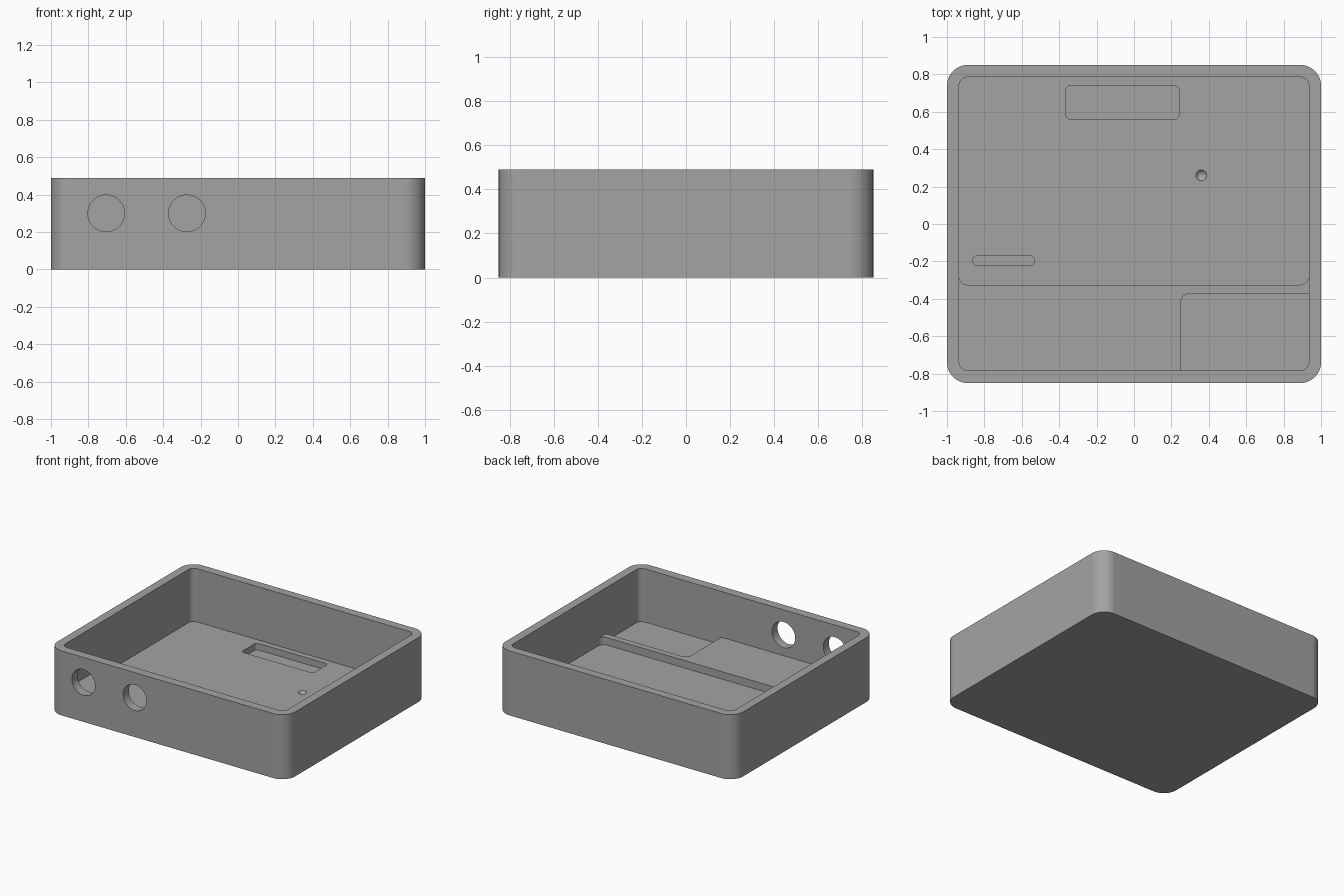
import bpy, bmesh, math

if "Cube" in bpy.data.objects:
    bpy.data.objects.remove(bpy.data.objects["Cube"])

grey = bpy.data.materials.new("mid_grey")
grey.diffuse_color = (0.37, 0.37, 0.37, 1)
grey.use_nodes = True
grey.node_tree.nodes["Principled BSDF"].inputs["Base Color"].default_value = grey.diffuse_color


def finish(name, bm):
    bmesh.ops.recalc_face_normals(bm, faces=bm.faces)
    mesh = bpy.data.meshes.new(name)
    bm.to_mesh(mesh)
    bm.free()
    mesh.materials.append(grey)
    ob = bpy.data.objects.new(name, mesh)
    bpy.context.collection.objects.link(ob)
    return ob


def rounded_prism(name, x0, x1, y0, y1, z0, z1, radii, seg=10):
    """Upright prism; radii run front-left, front-right, back-right, back-left."""
    corners = [(x0, y0, 1, 1), (x1, y0, -1, 1), (x1, y1, -1, -1), (x0, y1, 1, -1)]
    bm = bmesh.new()
    verts = []
    for i, ((cx, cy, sx, sy), r) in enumerate(zip(corners, radii)):
        for k in range(seg + 1 if r else 1):
            a = math.pi + (i + k / seg) * math.pi / 2
            verts.append(bm.verts.new((cx + sx * r + r * math.cos(a),
                                       cy + sy * r + r * math.sin(a), z0)))
    base = bm.faces.new(verts)
    top = bmesh.ops.extrude_face_region(bm, geom=[base])["geom"]
    bmesh.ops.translate(bm, vec=(0, 0, z1 - z0),
                        verts=[v for v in top if isinstance(v, bmesh.types.BMVert)])
    return finish(name, bm)


def cone(name, r1, r2, depth, loc, tilt=0.0):
    bm = bmesh.new()
    bmesh.ops.create_cone(bm, cap_ends=True, segments=48, radius1=r1, radius2=r2, depth=depth)
    ob = finish(name, bm)
    ob.location = loc
    ob.rotation_euler.x = tilt
    return ob


# Outer block
case = rounded_prism("case_tray", -1, 1, -0.85, 0.85, 0, 0.49, [0.11] * 4, 14)

FLOOR, STEP = 0.085, 0.142
X0, X1, Y0, Y1, R = -0.935, 0.935, -0.782, 0.785, 0.045
cutters = [
    # Main cavity, deeper rear bay and front right bay
    rounded_prism("cavity_cutter", X0, X1, Y0, Y1, STEP, 0.6, [R] * 4),
    rounded_prism("rear_bay_cutter", X0, X1, -0.325, Y1, FLOOR, 0.3, [R] * 4),
    rounded_prism("front_bay_cutter", 0.25, X1, Y0, -0.373, FLOOR, 0.3, [0, R, 0, R]),
    # Recesses in the rear floor
    rounded_prism("wide_recess_cutter", -0.365, 0.24, 0.56, 0.74, 0.035, 0.2, [0.025] * 4),
    rounded_prism("slot_recess_cutter", -0.862, -0.532, -0.223, -0.17, 0.035, 0.2, [0.025] * 4),
    cone("dimple_cutter", 0.0, 0.058, 0.08, (0.36, 0.26, FLOOR)),
]
# Round ports through the front wall
for x in (-0.705, -0.273):
    cutters.append(cone("port_cutter", 0.098, 0.098, 0.3, (x, -0.82, 0.3), math.pi / 2))

for c in cutters:
    c.hide_render = True
    m = case.modifiers.new(c.name, 'BOOLEAN')
    m.operation, m.solver, m.object = 'DIFFERENCE', 'EXACT', c

# Bake the cuts and drop the helpers
bpy.context.view_layer.update()
deps = bpy.context.evaluated_depsgraph_get()
mesh = bpy.data.meshes.new_from_object(case.evaluated_get(deps))
case.modifiers.clear()
case.data = mesh
for c in cutters:
    bpy.data.objects.remove(c)

# Smooth corners, crisp edges
bpy.ops.object.select_all(action='DESELECT')
case.select_set(True)
bpy.context.view_layer.objects.active = case
bpy.ops.object.shade_smooth_by_angle(angle=math.radians(30))
wn = case.modifiers.new("even_normals", 'WEIGHTED_NORMAL')
wn.keep_sharp = True
